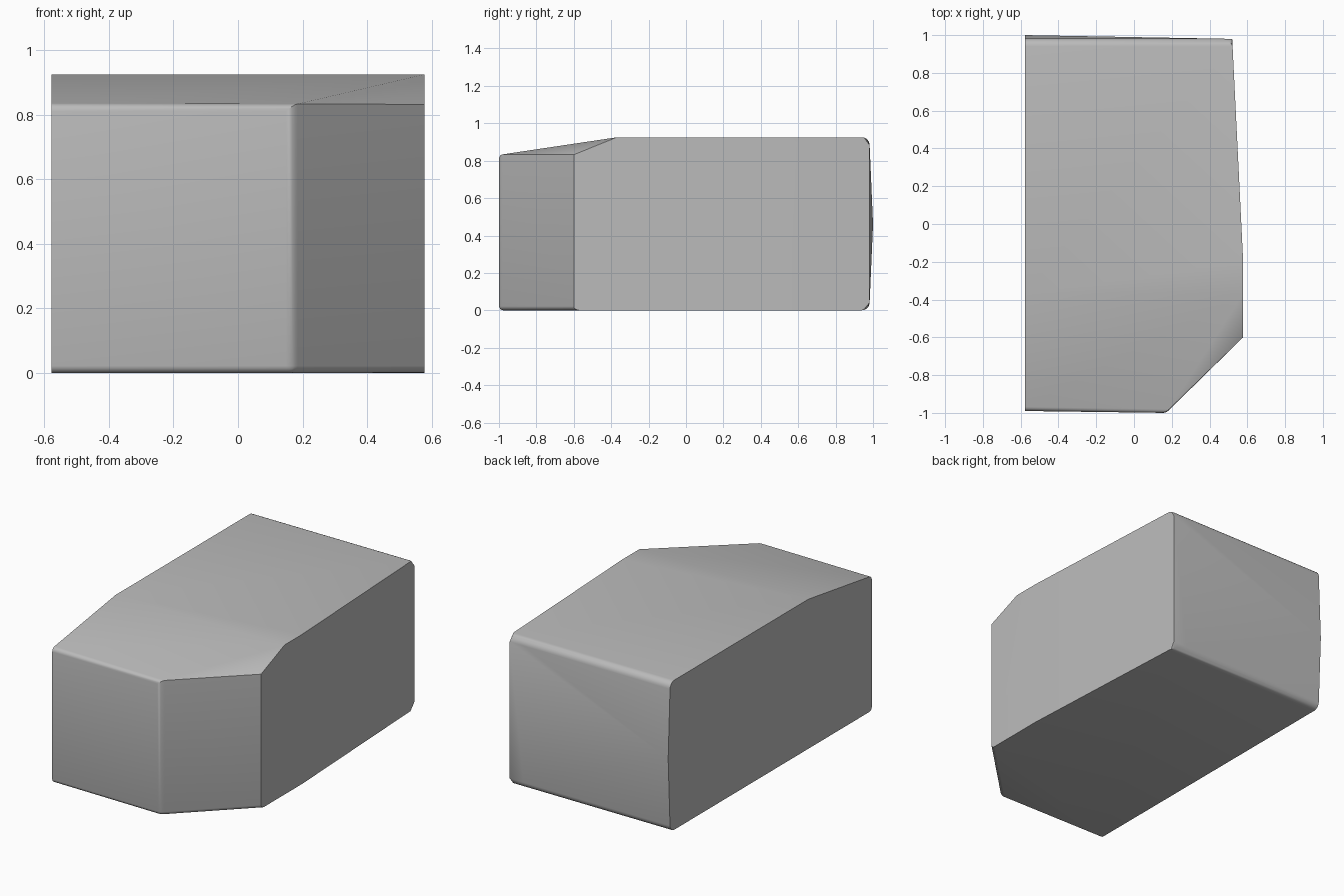
import bpy, bmesh, math

cube = bpy.data.objects.get("Cube")
if cube:
    bpy.data.objects.remove(cube, do_unlink=True)

L, R, TOP, NOSE = -0.578, 0.578, 0.925, 0.832

# Plan outline of the base, and the roof outline with its lowered nose
base = [(L, -0.99), (0.17, -1), (R, -0.6), (R, -0.2), (0.52, 0.98), (L, 0.98)]
roof = [(L, -0.37), (R, -0.37), (R, -0.2), (0.52, 0.98), (L, 0.98)]
points = [(x, y, 0) for x, y in base]
points += [(x, y, NOSE) for x, y in base[:3]]
points += [(x, y, TOP) for x, y in roof]
points.append((L, 1.0, 0.46))  # slight bulge of the rear face

bm = bmesh.new()
for p in points:
    bm.verts.new(p)
bmesh.ops.convex_hull(bm, input=bm.verts[:])
bmesh.ops.dissolve_limit(bm, angle_limit=math.radians(0.4),
                         verts=bm.verts[:], edges=bm.edges[:])


def round_edges(rule, radius, segments):
    edges = [e for e in bm.edges if rule(*[v.co for v in e.verts])]
    bmesh.ops.bevel(bm, geom=edges, offset=radius, segments=segments,
                    profile=0.5, affect='EDGES', clamp_overlap=True)


def rear(a, b):
    return min(a.y, b.y) > 0.9 and abs(a.z - b.z) < 0.01 and abs(a.x - b.x) > 0.5


def front(a, b):
    low = max(a.z, b.z) < 0.01
    upright = abs(a.z - b.z) > 0.5 and abs(a.x - b.x) < 0.01 and a.x > 0
    nose = min(a.z, b.z) > 0.8
    forward = max(a.y, b.y) < -0.59 and abs(a.x - b.x) > 0.1
    return (forward and (low or (nose and max(a.y, b.y) < -0.98))) or \
        (upright and max(a.y, b.y) < -0.9)


# Softened rear and front edges
round_edges(rear, 0.04, 5)
round_edges(front, 0.022, 4)
bmesh.ops.recalc_face_normals(bm, faces=bm.faces[:])

mesh = bpy.data.meshes.new("body_block")
bm.to_mesh(mesh)
bm.free()
body = bpy.data.objects.new("body_block", mesh)
bpy.context.collection.objects.link(body)

# Plain grey
grey = bpy.data.materials.new("grey")
grey.use_nodes = True
color = (0.5, 0.5, 0.5, 1)
grey.diffuse_color = color
grey.node_tree.nodes["Principled BSDF"].inputs["Base Color"].default_value = color
mesh.materials.append(grey)

bpy.ops.object.select_all(action='DESELECT')
body.select_set(True)
bpy.context.view_layer.objects.active = body
bpy.ops.object.shade_smooth_by_angle(angle=math.radians(25))
